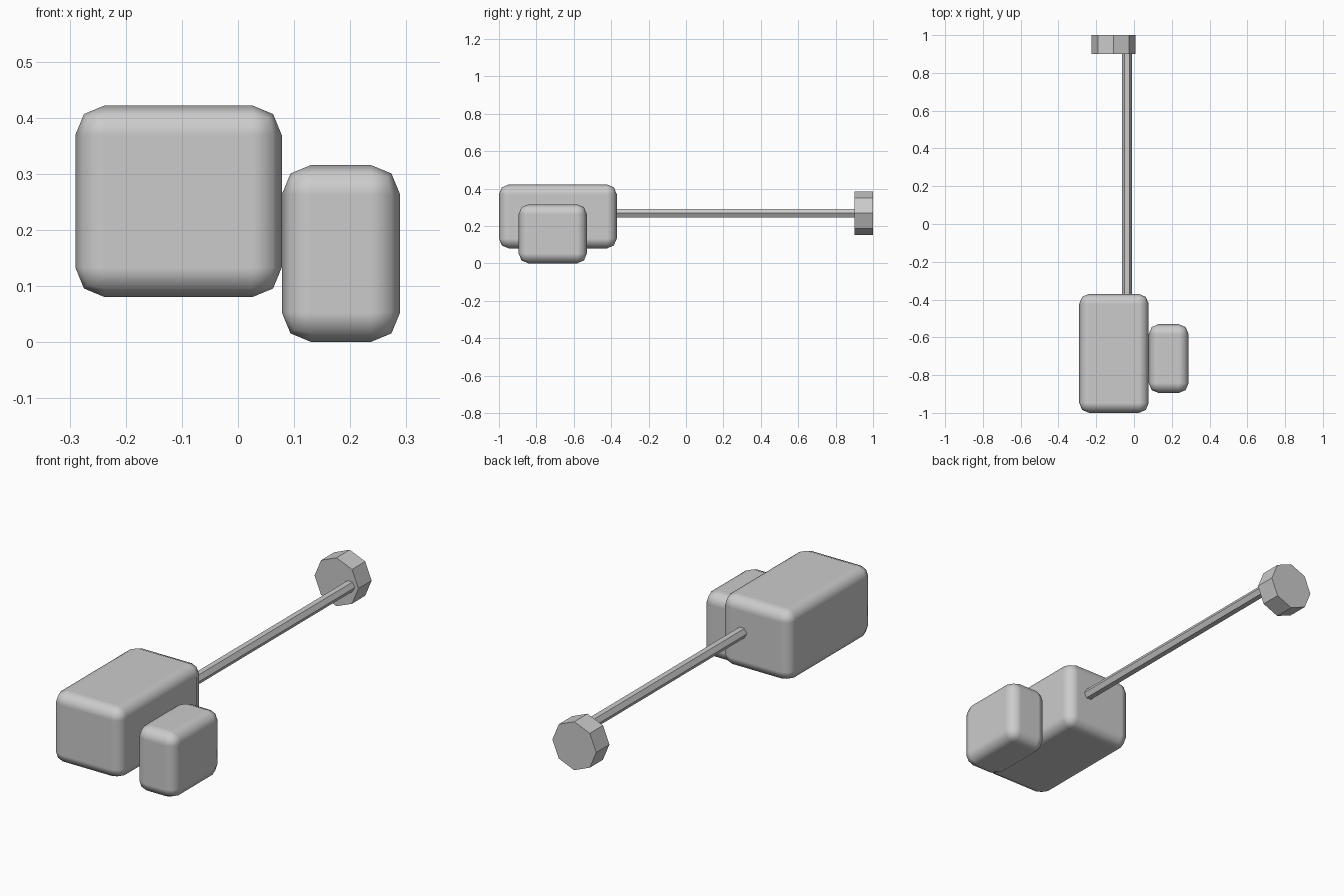
import bpy, bmesh, math

if "Cube" in bpy.data.objects:
    bpy.data.objects.remove(bpy.data.objects["Cube"])

grey = bpy.data.materials.new("light grey")
grey.diffuse_color = (0.6, 0.6, 0.6, 1)
grey.use_nodes = True
grey.node_tree.nodes["Principled BSDF"].inputs["Base Color"].default_value = grey.diffuse_color


def finish(name, bm):
    bmesh.ops.recalc_face_normals(bm, faces=bm.faces)
    mesh = bpy.data.meshes.new(name)
    bm.to_mesh(mesh)
    bm.free()
    mesh.materials.append(grey)
    obj = bpy.data.objects.new(name, mesh)
    bpy.context.collection.objects.link(obj)
    return obj


def rounded_box(name, low, high):
    """Box between two corners with softly rounded edges."""
    bm = bmesh.new()
    bmesh.ops.create_cube(bm, size=1)
    for v in bm.verts:
        v.co = [(a + b) / 2 + c * (b - a) for a, b, c in zip(low, high, v.co)]
    for f in bm.faces:
        f.smooth = True
    obj = finish(name, bm)
    bevel = obj.modifiers.new("rounded edges", "BEVEL")
    bevel.width = 0.053
    bevel.segments = 2
    bevel.harden_normals = True


def prism(name, sides, radius, x, z, y0, y1):
    """Flat-sided bar running along y, with a corner on the x axis."""
    bm = bmesh.new()
    ring = []
    for i in range(sides):
        a = math.tau * i / sides
        ring.append(bm.verts.new((x + radius * math.cos(a), y0,
                                  z + radius * math.sin(a))))
    cap = bm.faces.new(ring)
    ext = bmesh.ops.extrude_face_region(bm, geom=[cap], use_keep_orig=True)
    for v in ext["geom"]:
        if isinstance(v, bmesh.types.BMVert):
            v.co.y = y1
    finish(name, bm)


# Head block and the smaller block against its right side
rounded_box("main_block", (-0.29, -1.0, 0.08), (0.078, -0.37, 0.422))
rounded_box("side_block", (0.078, -0.895, 0.0), (0.289, -0.53, 0.316))

# Long thin rod and the octagonal end disc
prism("rod", 6, 0.026, -0.037, 0.268, -0.38, 0.90)
prism("end_disc", 8, 0.116, -0.109, 0.268, 0.90, 1.0)
